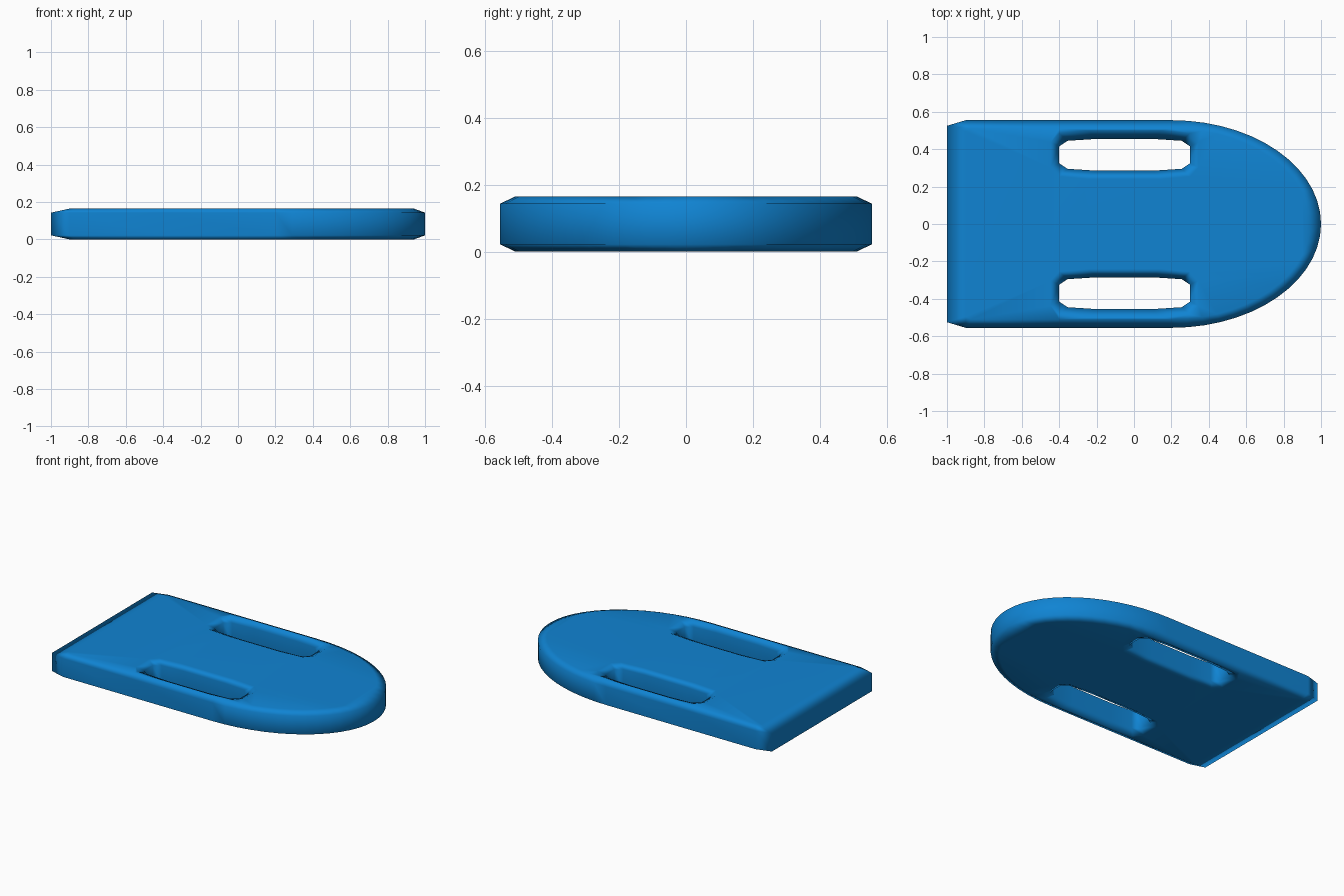
import bpy
import bmesh
from math import sin, cos, pi

HEIGHT = 0.165
LIP = 0.022      # height of the softened rim
LEVELS = (0, LIP, HEIGHT - LIP, HEIGHT)

cube = bpy.data.objects.get("Cube")
if cube:
    bpy.data.objects.remove(cube, do_unlink=True)


def board_outline(rim):
    """Straight tail, parallel sides and an elliptical nose."""
    if rim:
        tail, half, nose = [(-0.9, 0.495), (-0.87, 0.51)], 0.51, 0.74
    else:
        tail, half, nose = [(-1, 0.525), (-0.9, 0.555)], 0.555, 0.8
    steps = 28
    arc = [(0.2 + nose * sin(pi * i / steps), half * cos(pi * i / steps))
           for i in range(steps + 1)]
    sides = [(-0.4, half)]
    mirrored = [(x, -y) for x, y in reversed(tail + sides)]
    return tail + sides + arc + mirrored


def slot_outline(rim, side):
    """Rounded hand slot, wider where it meets the faces."""
    grow = 0.045 if rim else 0
    quarter = [(0.35, 0.045), (0.305, 0.075), (0.15, 0.085)]
    quarter = [(x + grow, y + grow * k)
               for (x, y), k in zip(quarter, (0.5, 0.9, 1))]
    half = quarter + [(-x, y) for x, y in reversed(quarter)]
    loop = half + [(-x, -y) for x, y in half]
    return [(x - 0.05, y + 0.37 * side) for x, y in loop]


def add_wall(bm, outline):
    """Stack the outline through all levels; return the end loops' edges."""
    rings = []
    for z in LEVELS:
        rim = z in (0, HEIGHT)
        rings.append([bm.verts.new((x, y, z)) for x, y in outline(rim)])
    for low, high in zip(rings, rings[1:]):
        for i in range(len(low)):
            j = (i + 1) % len(low)
            bm.faces.new((low[i], low[j], high[j], high[i]))
    return [[bm.edges.get((r[i - 1], r[i])) for i in range(len(r))]
            for r in (rings[0], rings[-1])]


# Board body with both hand slots
bm = bmesh.new()
walls = [add_wall(bm, board_outline)]
for side in (-1, 1):
    walls.append(add_wall(bm, lambda rim, s=side: slot_outline(rim, s)))

# Top and bottom faces, filled around the slots
for end, direction in ((0, -1), (1, 1)):
    edges = [e for wall in walls for e in wall[end]]
    bmesh.ops.triangle_fill(bm, use_beauty=True, use_dissolve=False,
                            edges=edges, normal=(0, 0, direction))
bmesh.ops.recalc_face_normals(bm, faces=bm.faces[:])
for face in bm.faces:
    face.smooth = True

mesh = bpy.data.meshes.new("swim_board")
bm.to_mesh(mesh)
bm.free()
board = bpy.data.objects.new("swim_board", mesh)
bpy.context.collection.objects.link(board)

# Soft shading that keeps the broad faces flat
weighted = board.modifiers.new("soft_normals", 'WEIGHTED_NORMAL')
weighted.mode = 'FACE_AREA'
weighted.weight = 60

# Blue foam
foam = bpy.data.materials.new("blue_foam")
foam.use_nodes = True
colour = (0.005, 0.23, 0.65, 1)
foam.diffuse_color = colour
bsdf = next(n for n in foam.node_tree.nodes if n.type == 'BSDF_PRINCIPLED')
bsdf.inputs["Base Color"].default_value = colour
bsdf.inputs["Roughness"].default_value = 0.6
mesh.materials.append(foam)
